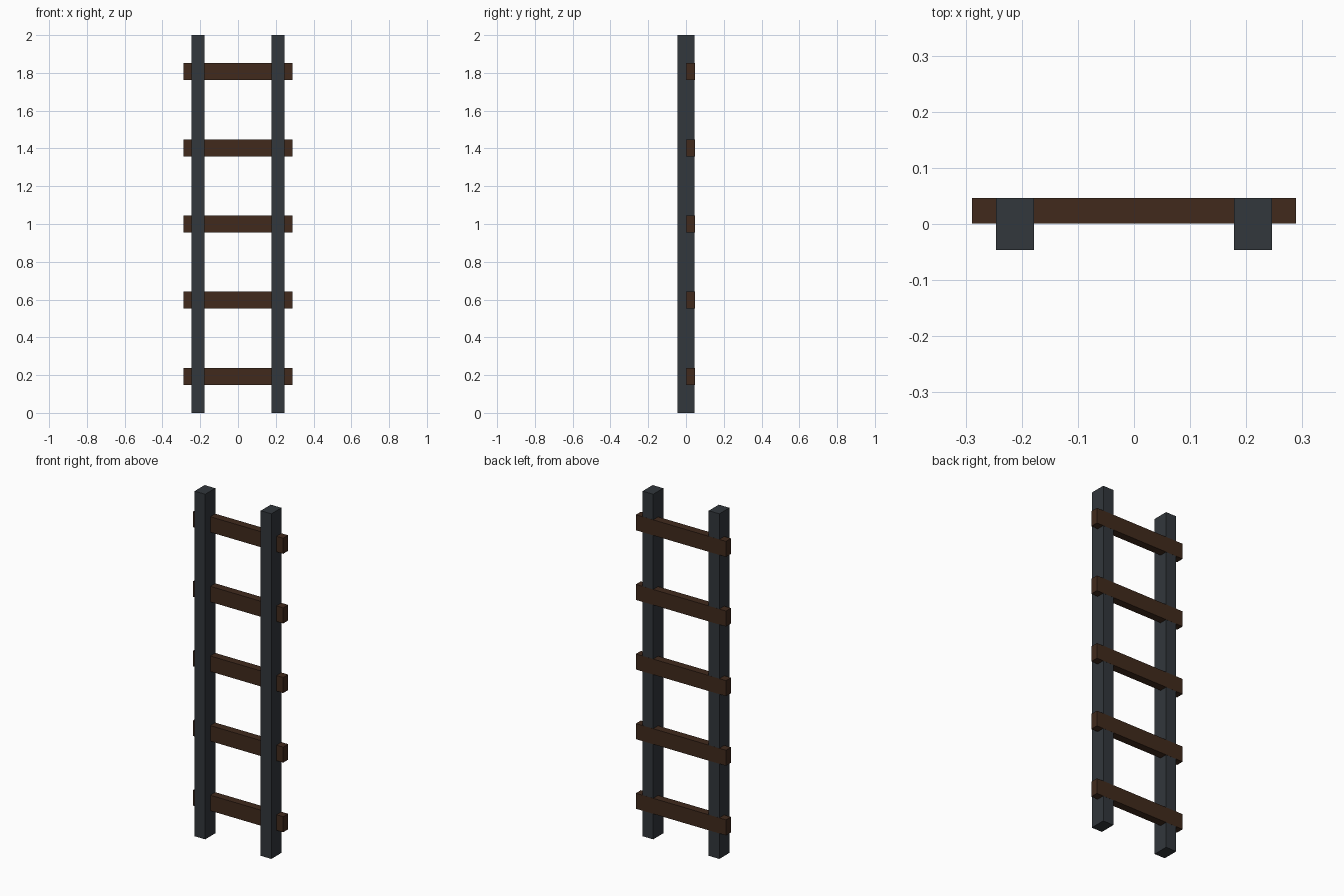
import bpy

if "Cube" in bpy.data.objects:
    bpy.data.objects.remove(bpy.data.objects["Cube"])


def material(name, color):
    mat = bpy.data.materials.new(name)
    mat.diffuse_color = (*color, 1)
    mat.use_nodes = True
    mat.node_tree.nodes["Principled BSDF"].inputs["Base Color"].default_value = mat.diffuse_color
    return mat


def box(name, center, size, mat):
    bpy.ops.mesh.primitive_cube_add(size=1, location=center)
    obj = bpy.context.object
    obj.name = name
    obj.scale = size
    bpy.ops.object.transform_apply(location=False, rotation=False, scale=True)
    obj.data.materials.append(mat)
    return obj


steel = material("dark_steel", (0.032, 0.038, 0.045))
wood = material("dark_wood", (0.052, 0.023, 0.012))

# Two upright posts
for side, x in (("left", -0.212), ("right", 0.212)):
    box(f"{side}_post", (x, 0, 1), (0.068, 0.092, 2), steel)

# Five rungs let into the back half of the posts, ends overhanging
for i in range(5):
    box(f"rung_{i + 1}", (0, 0.0237, 0.193 + 0.4035 * i), (0.578, 0.0454, 0.09), wood)
